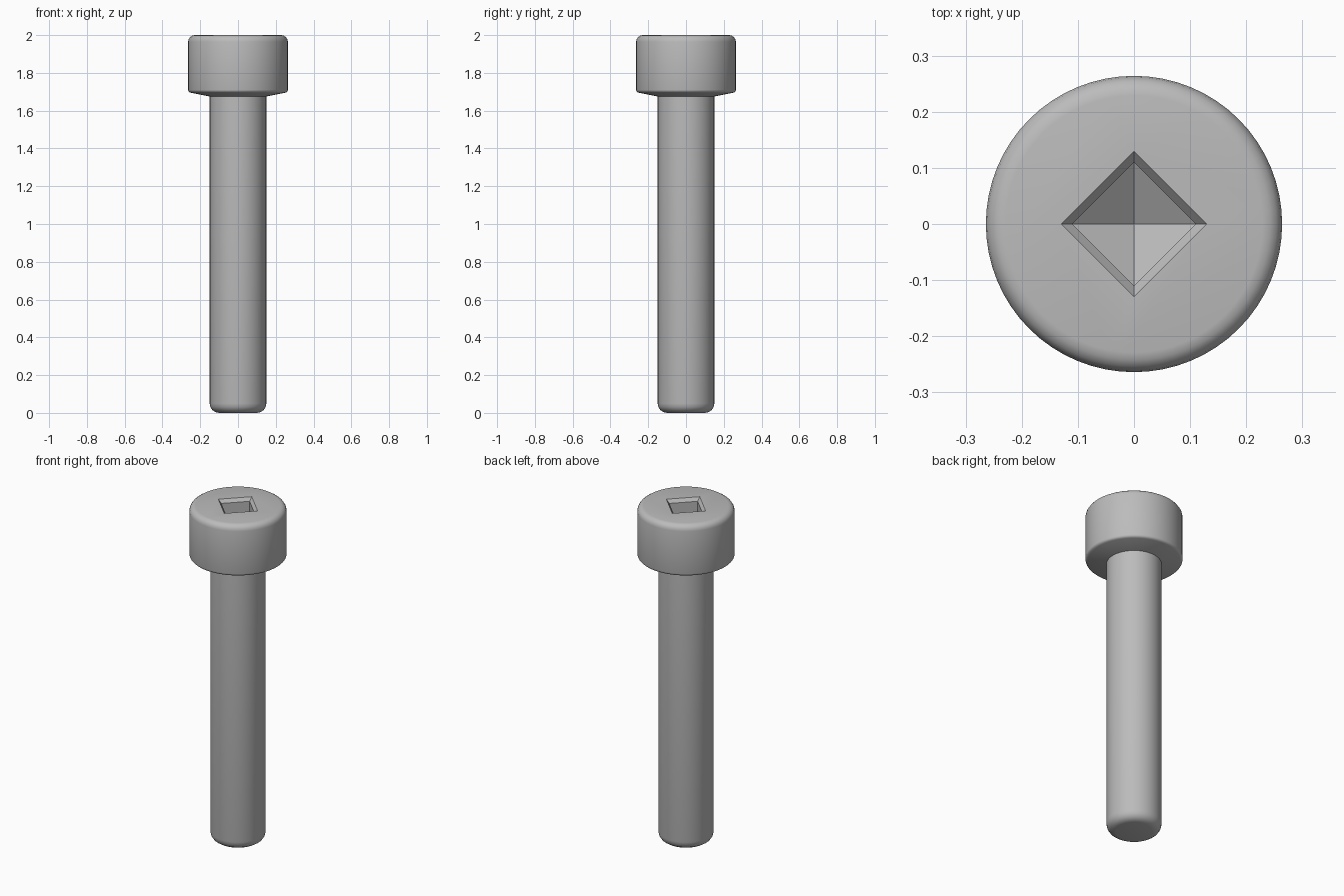
import bpy, bmesh, math

if "Cube" in bpy.data.objects:
    bpy.data.objects.remove(bpy.data.objects["Cube"])

steel = bpy.data.materials.new("steel grey")
steel.diffuse_color = (0.5, 0.5, 0.5, 1)
steel.use_nodes = True
steel.node_tree.nodes["Principled BSDF"].inputs["Base Color"].default_value = steel.diffuse_color


def lathe(name, profile, sides):
    """Revolve (radius, z) points, listed bottom to top, into a capped solid."""
    bm = bmesh.new()
    rings = []
    for r, z in profile:
        if r == 0:
            rings.append([bm.verts.new((0, 0, z))])
        else:
            rings.append([bm.verts.new((r * math.cos(2 * math.pi * i / sides),
                                        r * math.sin(2 * math.pi * i / sides), z))
                          for i in range(sides)])
    for a, b in zip(rings, rings[1:]):
        for i in range(sides):
            j = (i + 1) % sides
            if len(a) == 1:
                bm.faces.new((a[0], b[j], b[i]))
            else:
                bm.faces.new((a[i], a[j], b[j], b[i]))
    for ring in (rings[0], rings[-1]):
        if len(ring) > 1:
            bm.faces.new(ring)
    bmesh.ops.recalc_face_normals(bm, faces=bm.faces[:])
    me = bpy.data.meshes.new(name)
    bm.to_mesh(me)
    bm.free()
    me.materials.append(steel)
    ob = bpy.data.objects.new(name, me)
    bpy.context.collection.objects.link(ob)
    return ob


def fillet(r, z, rad, a0, a1, n=4):
    """Arc of profile points around (r, z)."""
    return [(r + rad * math.cos(math.radians(a0 + (a1 - a0) * k / n)),
             z + rad * math.sin(math.radians(a0 + (a1 - a0) * k / n)))
            for k in range(n + 1)]


# Shank with rounded tip, tapered underside and rounded cylindrical head
profile = fillet(0.10, 0.05, 0.05, -90, 0)
profile += [(0.15, 1.675), (0.25, 1.695)]
profile += fillet(0.25, 1.71, 0.014, -60, 0, 2)
profile += fillet(0.229, 1.965, 0.035, 0, 90)
bolt = lathe("bolt", profile, 64)

# Square drive socket: pyramid floor, straight walls, chamfered mouth
cutter = lathe("socket_cutter",
               [(0, 1.78), (0.11, 1.84), (0.11, 1.98), (0.13, 2.0), (0.13, 2.1)], 4)
cut = bolt.modifiers.new("socket", 'BOOLEAN')
cut.operation = 'DIFFERENCE'
cut.solver = 'EXACT'
cut.object = cutter
bpy.context.view_layer.objects.active = bolt
bolt.select_set(True)
bpy.ops.object.modifier_apply(modifier=cut.name)
bpy.data.objects.remove(cutter)

# Smooth the rounds, keep the socket and head edges crisp
bpy.ops.object.shade_smooth_by_angle(angle=math.radians(30))
